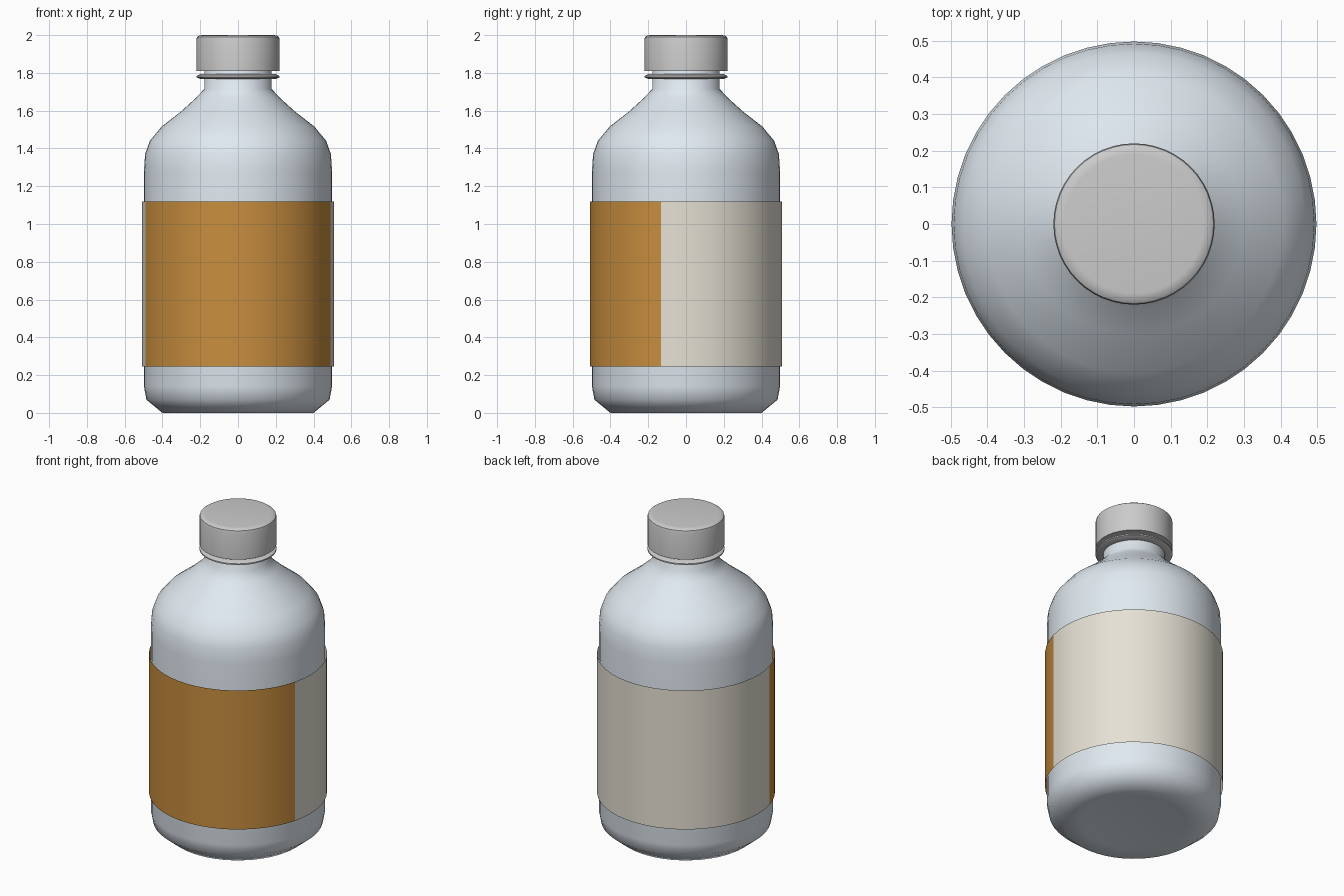
import bpy, bmesh
from math import sin, cos, radians

if "Cube" in bpy.data.objects:
    bpy.data.objects.remove(bpy.data.objects["Cube"])

SIDES = 48


def material(name, rgb):
    m = bpy.data.materials.new(name)
    m.diffuse_color = (*rgb, 1)
    m.use_nodes = True
    m.node_tree.nodes["Principled BSDF"].inputs["Base Color"].default_value = m.diffuse_color
    return m


def lathe(name, profile, mat=None, start=0, sweep=360, angle=40):
    """Sweep an (r, z) profile around z; r = 0 collapses to a pole."""
    steps = round(SIDES * sweep / 360)
    bm = bmesh.new()
    rows = []
    for i in range(steps + 1):
        a = radians(start + sweep * i / steps)
        rows.append([bm.verts.new((r * cos(a), r * sin(a), z)) for r, z in profile])
    for a, b in zip(rows, rows[1:]):
        for j in range(len(profile) - 1):
            bm.faces.new((a[j], b[j], b[j + 1], a[j + 1]))
    bmesh.ops.remove_doubles(bm, verts=bm.verts[:], dist=1e-4)
    mesh = bpy.data.meshes.new(name)
    bm.to_mesh(mesh)
    bm.free()
    ob = bpy.data.objects.new(name, mesh)
    bpy.context.collection.objects.link(ob)
    if mat:
        mesh.materials.append(mat)
    bpy.ops.object.select_all(action='DESELECT')
    ob.select_set(True)
    bpy.context.view_layer.objects.active = ob
    bpy.ops.object.shade_smooth_by_angle(angle=radians(angle))
    return ob


plastic = material("pale_plastic", (0.75, 0.82, 0.88))
orange = material("label_orange", (0.58, 0.27, 0.05))
cream = material("label_cream", (0.79, 0.75, 0.66))

# Bottle: slightly dished base, straight wall, sloping shoulder, neck
lathe("bottle_body", [
    (0, 0.02), (0.30, 0.012), (0.40, 0.0), (0.485, 0.07), (0.498, 0.14),
    (0.498, 1.28), (0.492, 1.37), (0.467, 1.44), (0.405, 1.515), (0.30, 1.597),
    (0.225, 1.665), (0.178, 1.715), (0.177, 1.90), (0, 1.90)], plastic, angle=60)

# Tamper ring under the cap
lathe("neck_ring", [
    (0.17, 1.768), (0.20, 1.768), (0.22, 1.776), (0.22, 1.784), (0.20, 1.794),
    (0.17, 1.794)])

# Screw cap with a rounded top edge
lathe("cap", [
    (0.17, 1.81), (0.22, 1.81), (0.22, 1.978), (0.217, 1.99), (0.205, 1.998),
    (0.19, 2.0), (0, 2.0)])

# Paper label: one open sheet, orange panel in front and cream around the back
lathe("label_front", [(0.508, 0.245), (0.508, 1.12)], orange, -165, 150)
lathe("label_back", [(0.508, 0.245), (0.508, 1.12)], cream, -15, 210)
